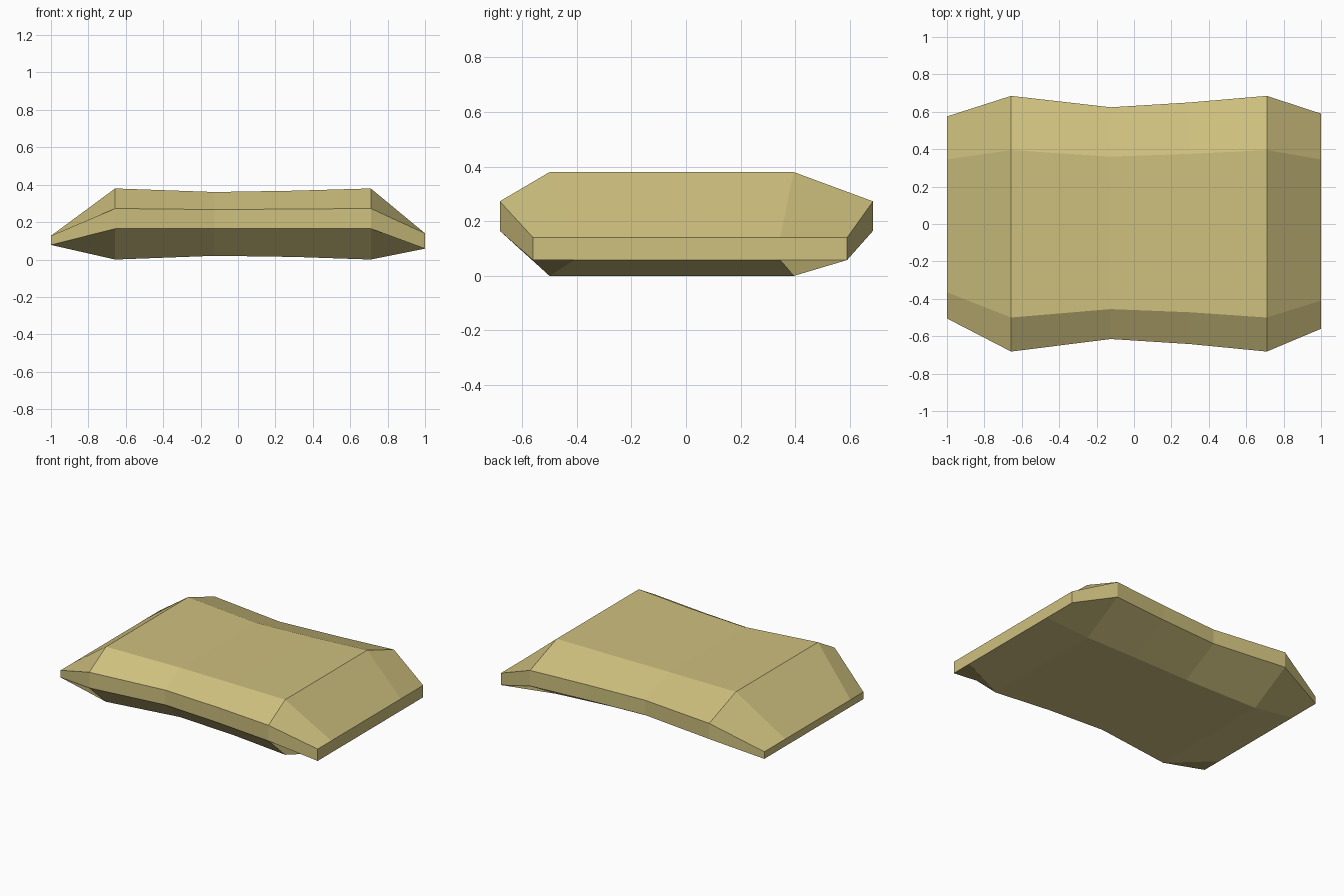
import bpy
import bmesh

cube = bpy.data.objects.get("Cube")
if cube:
    bpy.data.objects.remove(cube, do_unlink=True)

# Single sandy colour
sand = bpy.data.materials.new("sand")
sand.use_nodes = True
colour = (0.62, 0.53, 0.21, 1)
sand.diffuse_color = colour
sand.node_tree.nodes["Principled BSDF"].inputs["Base Color"].default_value = colour


def section(x, front, front_in, back_in, back, bottom, low, high, top):
    """Bevelled slab cross-section at one position along the length."""
    outline = [(front, low), (front_in, bottom), (back_in, bottom), (back, low),
               (back, high), (back_in, top), (front_in, top), (front, high)]
    return [(x, y, z) for y, z in outline]


# Sections from the thin right end, through the narrow waist, to the left end
sections = [
    section(-1.0, -0.505, -0.365, 0.345, 0.575, 0.078, 0.078, 0.127, 0.127),
    section(-0.657, -0.682, -0.5, 0.395, 0.685, 0.0, 0.165, 0.273, 0.38),
    section(-0.125, -0.615, -0.455, 0.36, 0.624, 0.02, 0.165, 0.267, 0.361),
    section(0.3, -0.642, -0.472, 0.375, 0.65, 0.014, 0.165, 0.27, 0.368),
    section(0.71, -0.682, -0.5, 0.395, 0.685, 0.0, 0.165, 0.273, 0.38),
    section(1.0, -0.56, -0.41, 0.345, 0.59, 0.058, 0.058, 0.14, 0.14),
]

# Loft the sections into a closed stone slab
bm = bmesh.new()
rings = [[bm.verts.new(p) for p in ring] for ring in sections]
for a, b in zip(rings, rings[1:]):
    for i in range(len(a)):
        j = (i + 1) % len(a)
        bm.faces.new((a[i], a[j], b[j], b[i]))
bm.faces.new(rings[0])
bm.faces.new(rings[-1])
bmesh.ops.recalc_face_normals(bm, faces=bm.faces[:])

mesh = bpy.data.meshes.new("stone_slab")
bm.to_mesh(mesh)
bm.free()
mesh.materials.append(sand)
slab = bpy.data.objects.new("stone_slab", mesh)
bpy.context.collection.objects.link(slab)
